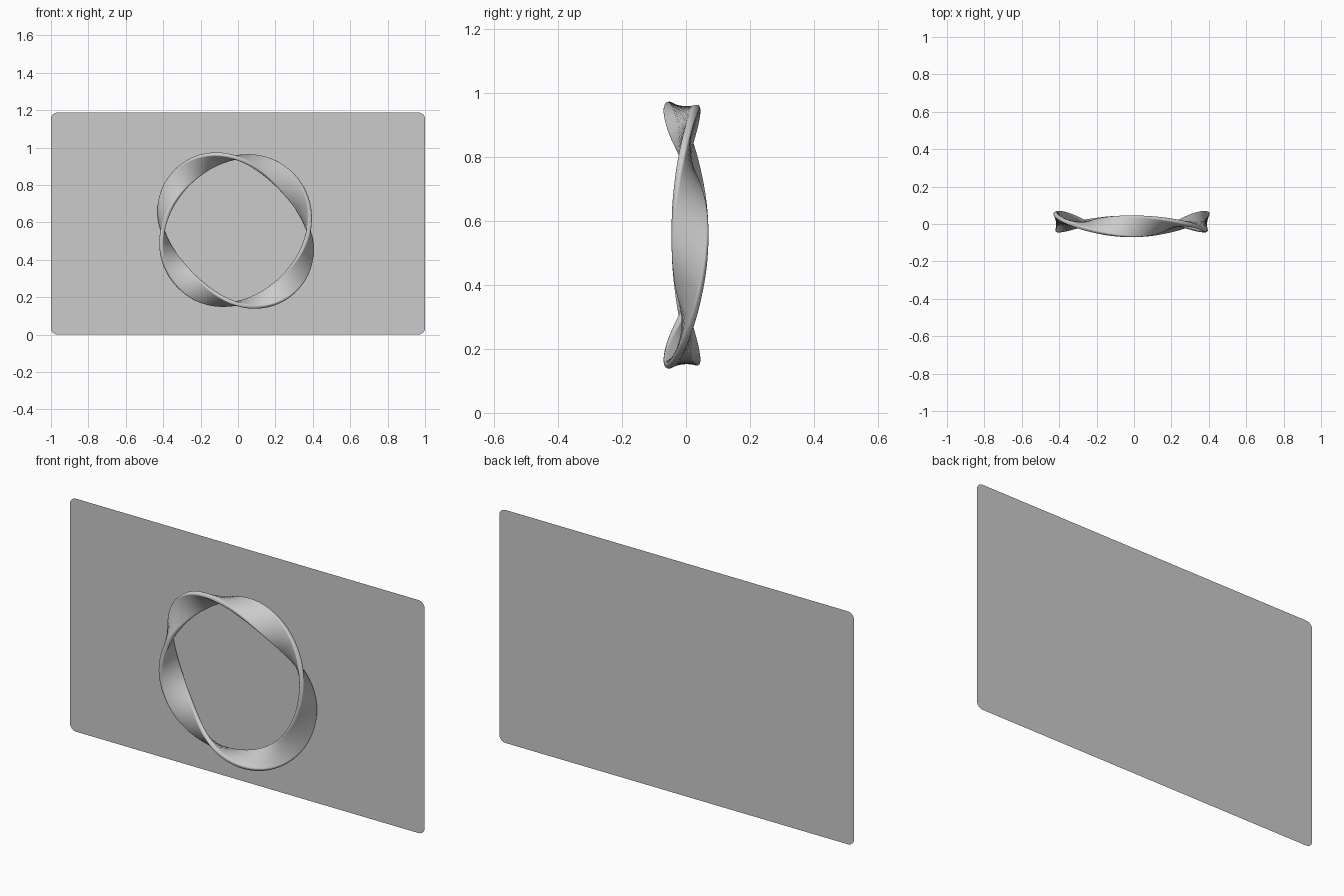
import bpy, bmesh
from math import sin, cos, pi, radians

if "Cube" in bpy.data.objects:
    bpy.data.objects.remove(bpy.data.objects["Cube"])


def make_object(name, bm):
    mesh = bpy.data.meshes.new(name)
    bm.to_mesh(mesh)
    bm.free()
    obj = bpy.data.objects.new(name, mesh)
    bpy.context.collection.objects.link(obj)
    return obj


def rounded_rect(x0, x1, z0, z1, r, steps):
    pts = []
    corners = [(x1 - r, z1 - r), (x0 + r, z1 - r), (x0 + r, z0 + r), (x1 - r, z0 + r)]
    for q, (cx, cz) in enumerate(corners):
        for i in range(steps + 1):
            a = (q + i / steps) * pi / 2
            pts.append((cx + r * cos(a), cz + r * sin(a)))
    return pts


# Flat backing panel with rounded corners, facing front
bm = bmesh.new()
bm.faces.new([bm.verts.new((x, 0.075, z))
              for x, z in rounded_rect(-1, 1, 0, 1.187, 0.035, 6)])
make_object("back_panel", bm)

# Twisted ring: off-centre strip section turned twice around the loop
RADIUS, CX, CZ, SEGMENTS = 0.39, -0.013, 0.556, 160
section = rounded_rect(-0.045, 0.07, -0.012, 0.012, 0.008, 3)
bm = bmesh.new()
rings = []
for i in range(SEGMENTS):
    t = 2 * pi * i / SEGMENTS
    a = 2 * (radians(135) - t)
    ring = []
    for u, v in section:
        r = RADIUS + u * cos(a) - v * sin(a)
        y = -u * sin(a) - v * cos(a)
        ring.append(bm.verts.new((CX + r * cos(t), y, CZ + r * sin(t))))
    rings.append(ring)
n = len(section)
for i in range(SEGMENTS):
    p, q = rings[i], rings[(i + 1) % SEGMENTS]
    for j in range(n):
        k = (j + 1) % n
        bm.faces.new((p[j], p[k], q[k], q[j]))
bmesh.ops.recalc_face_normals(bm, faces=bm.faces)
strip = make_object("twisted_ring", bm)
bpy.context.view_layer.objects.active = strip
strip.select_set(True)
bpy.ops.object.shade_smooth_by_angle(angle=radians(35))
